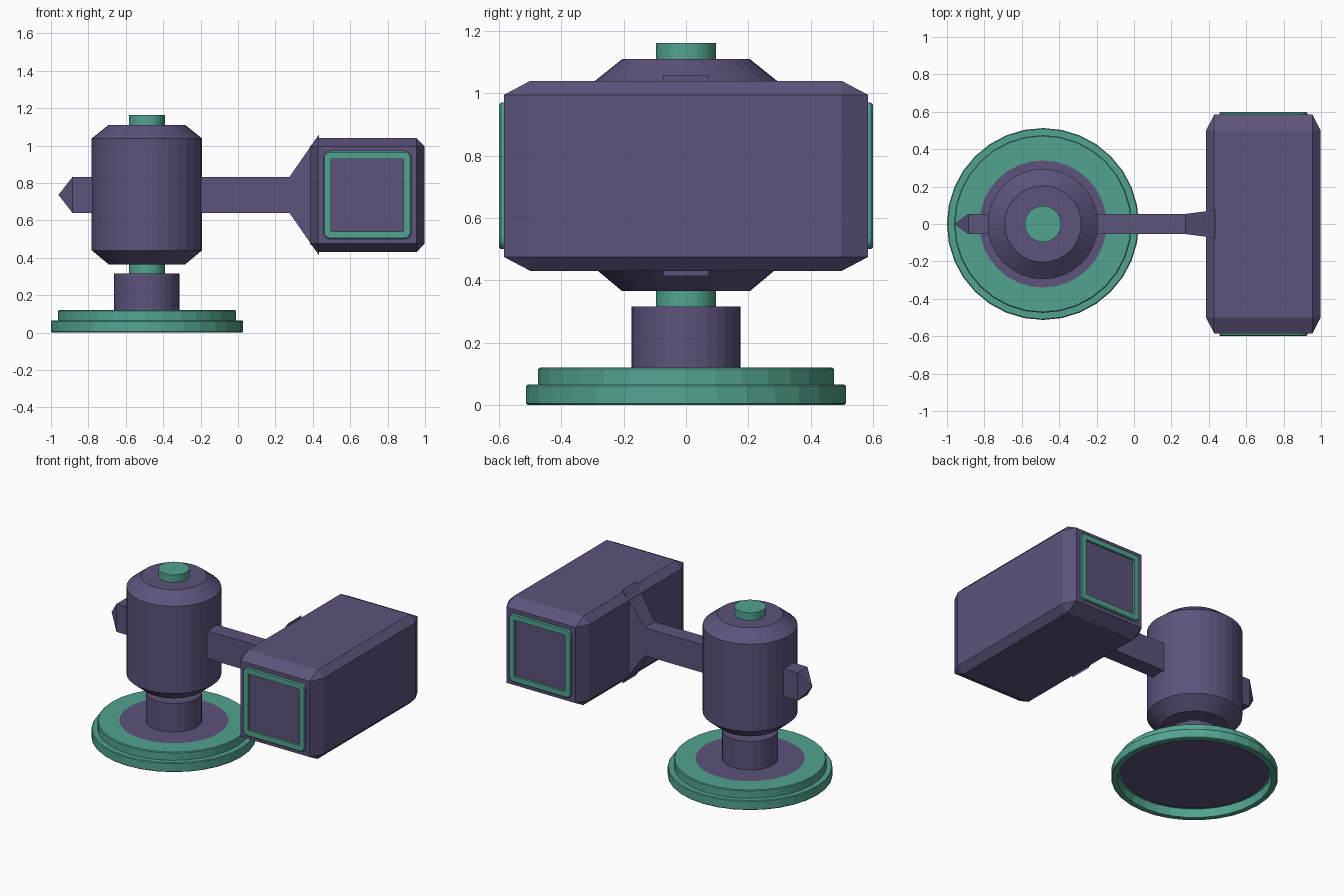
import bpy, bmesh, math
from mathutils import Vector

if "Cube" in bpy.data.objects:
    bpy.data.objects.remove(bpy.data.objects["Cube"])

CX = -0.487      # axis of the stand
SIDES = 32


def material(name, rgb):
    m = bpy.data.materials.new(name)
    m.diffuse_color = (*rgb, 1)
    m.use_nodes = True
    m.node_tree.nodes["Principled BSDF"].inputs["Base Color"].default_value = m.diffuse_color
    return m


PURPLE = material("purple", (0.11, 0.085, 0.2))
GREEN = material("green", (0.085, 0.37, 0.28))


def finish(bm, name, mat):
    bmesh.ops.remove_doubles(bm, verts=bm.verts, dist=1e-5)
    bmesh.ops.recalc_face_normals(bm, faces=bm.faces)
    me = bpy.data.meshes.new(name)
    bm.to_mesh(me)
    bm.free()
    me.materials.append(mat)
    ob = bpy.data.objects.new(name, me)
    bpy.context.collection.objects.link(ob)
    return ob


def loft(name, loops, mat, ring=False):
    """Bridge successive loops of points; cap the ends, or join them if ring."""
    bm = bmesh.new()
    rows = [[bm.verts.new(p) for p in loop] for loop in loops]
    pairs = list(zip(rows, rows[1:])) + ([(rows[-1], rows[0])] if ring else [])
    for a, b in pairs:
        n = len(a)
        for i in range(n):
            j = (i + 1) % n
            bm.faces.new((a[i], a[j], b[j], b[i]))
    if not ring:
        bm.faces.new(rows[0])
        bm.faces.new(rows[-1])
    return finish(bm, name, mat)


def lathe(name, profile, mat, ring=False):
    loops = [[(CX + r * math.cos(2 * math.pi * i / SIDES),
               r * math.sin(2 * math.pi * i / SIDES), z) for i in range(SIDES)]
             for r, z in profile]
    return loft(name, loops, mat, ring)


# Stand
lathe("base_lower_ring", [(0.475, 0), (0.508, 0), (0.513, 0.005), (0.513, 0.06),
                          (0.508, 0.065), (0.475, 0.065)], GREEN, True)
lathe("base_upper_ring", [(0.34, 0.06), (0.475, 0.06), (0.475, 0.115),
                          (0.47, 0.12), (0.34, 0.12)], GREEN, True)
lathe("base_plate", [(0.457, 0.055), (0.457, 0.075), (0.34, 0.075), (0.34, 0.12)], PURPLE)
lathe("post", [(0.175, 0.11), (0.175, 0.315)], PURPLE)
lathe("axle", [(0.097, 0.3), (0.097, 1.162)], GREEN)
lathe("hub", [(0.205, 0.365), (0.295, 0.44), (0.295, 1.038), (0.205, 1.11)], PURPLE)

# Arm with pointed tail and flared head socket: x, half depth, half height
arm = [(-0.96, 0, 0), (-0.885, 0.054, 0.096), (0.275, 0.054, 0.096), (0.432, 0.074, 0.322)]
loft("arm", [[(x, a * hy, 0.736 + b * hz) for a, b in ((-1, -1), (1, -1), (1, 1), (-1, 1))]
             for x, hy, hz in arm], PURPLE)

# Head: chamfered block, hull of long-edge octagons and smaller end rectangles
HX, HZ = 0.6915, 0.735
bm = bmesh.new()
for sx in (-1, 1):
    for sy in (-1, 1):
        for sz in (-1, 1):
            for x, y, z in ((0.3065, 0.5, 0.26), (0.2625, 0.5, 0.305), (0.2625, 0.585, 0.26)):
                bm.verts.new((HX + sx * x, sy * y, HZ + sz * z))
bmesh.ops.convex_hull(bm, input=bm.verts)
bmesh.ops.dissolve_limit(bm, angle_limit=0.01, verts=bm.verts, edges=bm.edges)
finish(bm, "head_block", PURPLE)


def rounded_square(half, radius, y):
    pts = []
    for k in range(4):
        corner = math.pi / 4 + k * math.pi / 2
        cx = math.copysign(half - radius, math.cos(corner))
        cz = math.copysign(half - radius, math.sin(corner))
        for s in range(5):
            t = corner - math.pi / 4 + s * math.pi / 8
            pts.append((HX + cx + radius * math.cos(t), y, HZ + cz + radius * math.sin(t)))
    return pts


# Green frames on both striking ends
for name, s in (("front_frame", -1), ("back_frame", 1)):
    loft(name, [rounded_square(0.235, 0.035, s * 0.58),
                rounded_square(0.235, 0.035, s * 0.594),
                rounded_square(0.229, 0.03, s * 0.6),
                rounded_square(0.194, 0.002, s * 0.6),
                rounded_square(0.194, 0.002, s * 0.58)], GREEN, True)
